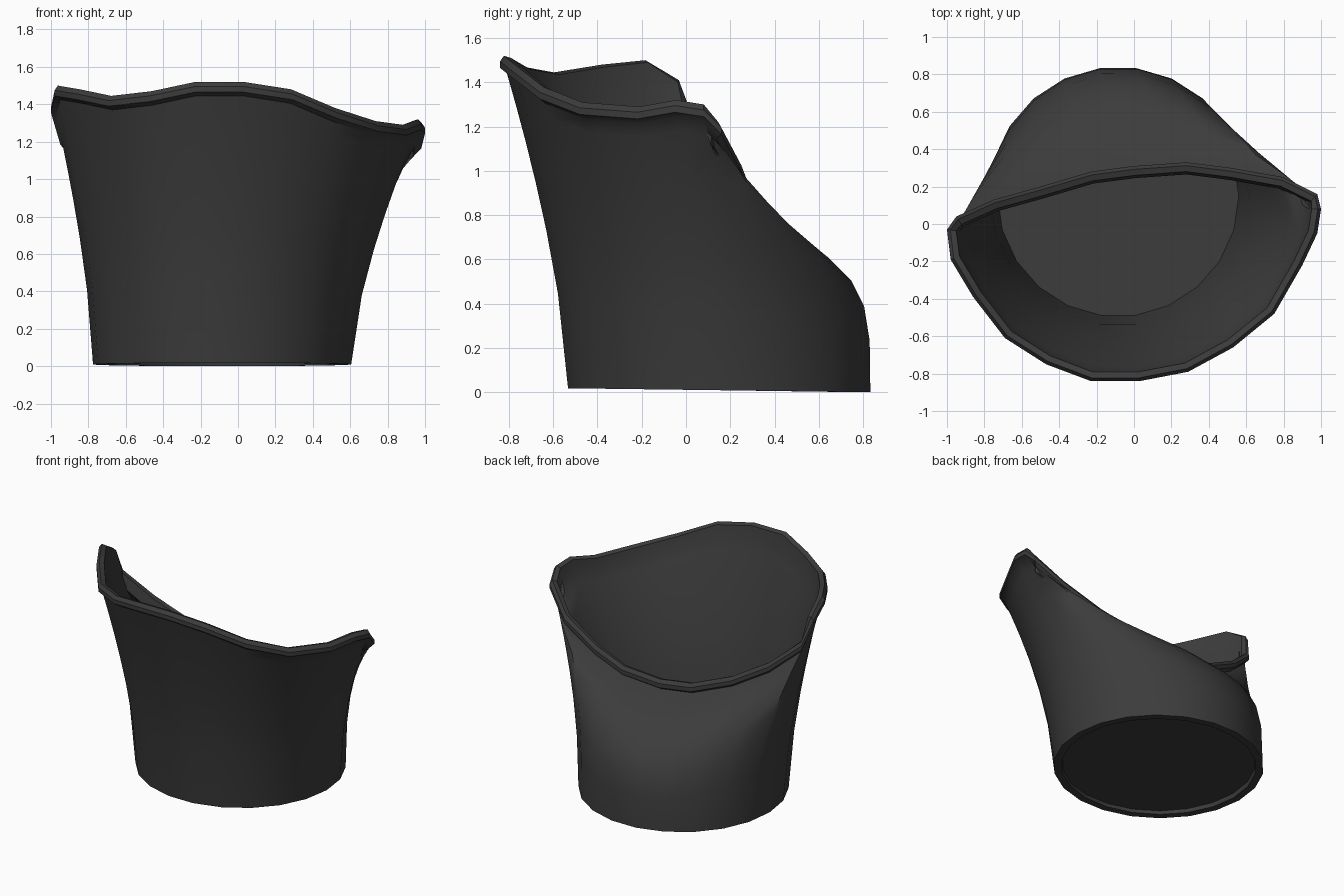
import bpy, bmesh
from math import sin, cos, tau, radians
from mathutils import Vector

if "Cube" in bpy.data.objects:
    bpy.data.objects.remove(bpy.data.objects["Cube"])

# Uneven rim of the cup: outermost top points, anticlockwise seen from above
RIM = [Vector(p) for p in (
    (-1.0, -.03, 1.41), (-.98, -.19, 1.50), (-.86, -.39, 1.48), (-.69, -.61, 1.445),
    (-.47, -.75, 1.47), (-.23, -.84, 1.52), (.03, -.84, 1.52), (.29, -.79, 1.48),
    (.53, -.66, 1.38), (.75, -.48, 1.31), (.90, -.22, 1.29), (.98, -.05, 1.32),
    (1.0, .08, 1.30), (.98, .16, 1.22), (.80, .25, 1.05), (.52, .30, .92),
    (.28, .33, .85), (0, .31, .82), (-.23, .28, .84), (-.50, .20, .93),
    (-.75, .13, 1.07), (-.95, .04, 1.24))]
N = len(RIM)
ANGLES = [radians(180) + tau * i / N for i in range(N)]
LEVELS = (.3, .5, .65, .78, .88, .95)


def rim_ring(inset, drop):
    """Rim outline moved inward and down."""
    ring = []
    for i, p in enumerate(RIM):
        t = RIM[(i + 1) % N] - RIM[i - 1]
        inward = Vector((-t.y, t.x, 0)).normalized()
        ring.append(p + inward * inset - Vector((0, 0, drop)))
    return ring


def base_ring(radius, z=None):
    """Circle at the foot; the foot tips very slightly when z is not given."""
    return [Vector((-.085 + radius * cos(a), .15 + radius * sin(a),
                    .009 - .009 * sin(a) if z is None else z)) for a in ANGLES]


def wall(low, high):
    """Rings between foot and rim: flared at the front, bulging at the back."""
    rings = []
    for t in LEVELS:
        ring = []
        for a, p, q in zip(ANGLES, low, high):
            f = t ** (1.5 + 2.8 * max(0, sin(a)) ** 2)
            ring.append(Vector((p.x + (q.x - p.x) * f, p.y + (q.y - p.y) * f,
                                p.z + (q.z - p.z) * t)))
        rings.append(ring)
    return rings


# Section: recessed underside, outer wall, rolled lip, inner wall, floor
outer_low, outer_high = base_ring(.69), rim_ring(.03, .075)
inner_low, inner_high = base_ring(.645, .05), rim_ring(.065, .10)
rings = [base_ring(.635, .04), base_ring(.64), outer_low]
rings += wall(outer_low, outer_high) + [outer_high]
rings += [rim_ring(0, .055), rim_ring(0, .025), rim_ring(.018, 0), rim_ring(.05, .01)]
rings += [inner_high] + wall(inner_low, inner_high)[::-1] + [inner_low]

bm = bmesh.new()
verts = [[bm.verts.new(p) for p in ring] for ring in rings]
for a, b in zip(verts, verts[1:]):
    for i in range(N):
        j = (i + 1) % N
        bm.faces.new((a[i], a[j], b[j], b[i]))
bm.faces.new(verts[0][::-1])
bm.faces.new(verts[-1])
bmesh.ops.recalc_face_normals(bm, faces=bm.faces)
mesh = bpy.data.meshes.new("flared_cup")
bm.to_mesh(mesh)
bm.free()
cup = bpy.data.objects.new("flared_cup", mesh)
bpy.context.collection.objects.link(cup)

# Dark grey finish and smooth sides
mat = bpy.data.materials.new("dark_grey")
mat.diffuse_color = (.045, .045, .045, 1)
mat.use_nodes = True
mat.node_tree.nodes["Principled BSDF"].inputs["Base Color"].default_value = mat.diffuse_color
mesh.materials.append(mat)
bpy.context.view_layer.objects.active = cup
cup.select_set(True)
bpy.ops.object.shade_smooth_by_angle(angle=radians(35))
